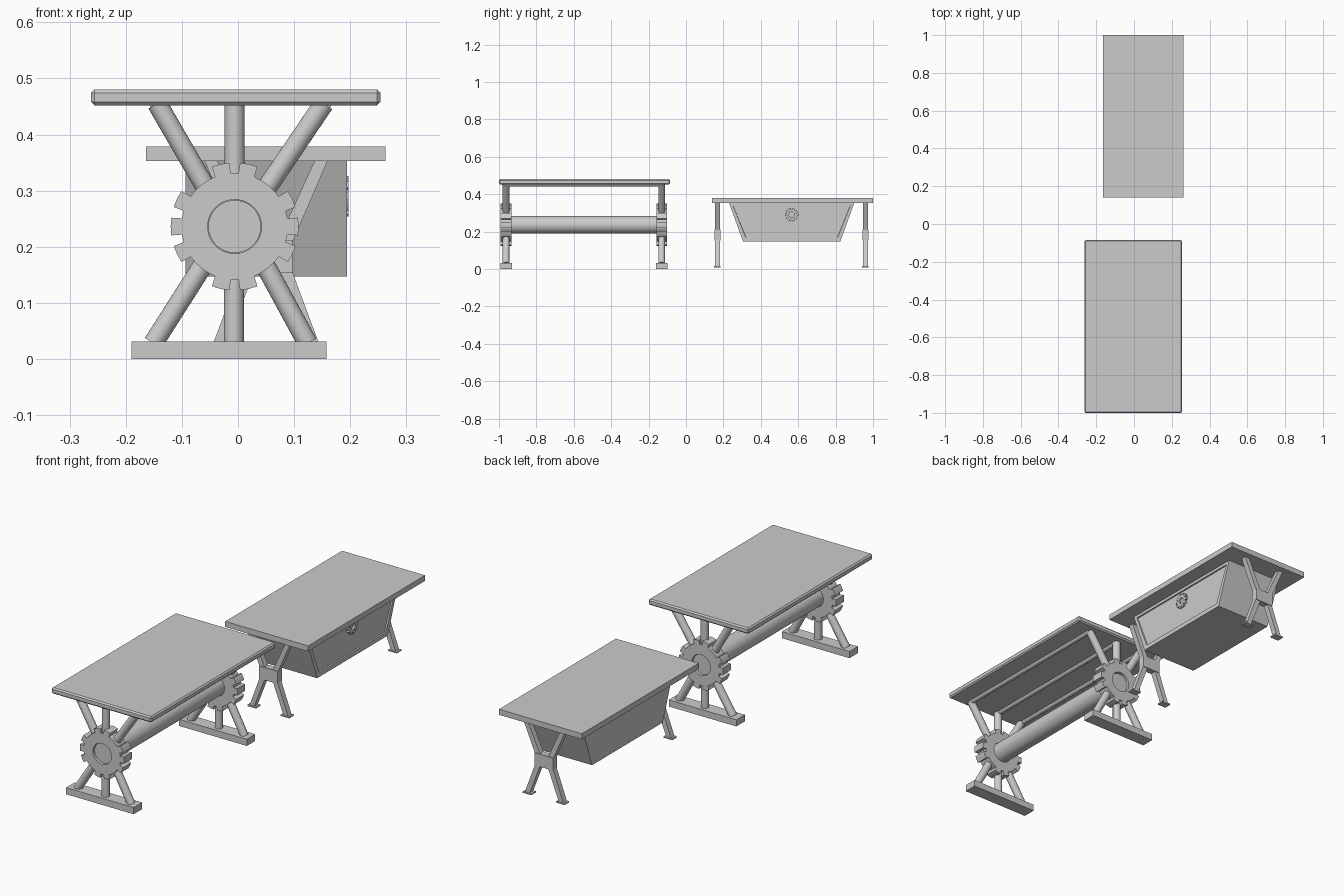
import bpy, bmesh, math
from mathutils import Vector

if "Cube" in bpy.data.objects:
    bpy.data.objects.remove(bpy.data.objects["Cube"])


def finish(name, bm):
    bmesh.ops.recalc_face_normals(bm, faces=bm.faces)
    me = bpy.data.meshes.new(name)
    bm.to_mesh(me)
    bm.free()
    ob = bpy.data.objects.new(name, me)
    bpy.context.collection.objects.link(ob)
    return ob


def prism(name, pts, a, b, axis='Y'):
    """Extrude an outline along an axis: (x, z) along Y, or (y, z) along X."""
    def put(p, d):
        return (p[0], d, p[1]) if axis == 'Y' else (d, p[0], p[1])
    bm = bmesh.new()
    lo = [bm.verts.new(put(p, a)) for p in pts]
    hi = [bm.verts.new(put(p, b)) for p in pts]
    bm.faces.new(lo)
    bm.faces.new(hi)
    n = len(pts)
    for i in range(n):
        j = (i + 1) % n
        bm.faces.new((lo[i], lo[j], hi[j], hi[i]))
    return finish(name, bm)


def box(name, x0, x1, y0, y1, z0, z1):
    return prism(name, [(x0, z0), (x1, z0), (x1, z1), (x0, z1)], y0, y1)


def rod(name, p, q, r, sides=24):
    p, q = Vector(p), Vector(q)
    bpy.ops.mesh.primitive_cylinder_add(vertices=sides, radius=r, depth=(q - p).length,
                                        location=(p + q) / 2)
    ob = bpy.context.object
    ob.name = name
    ob.rotation_euler = (q - p).to_track_quat('Z', 'Y').to_euler()
    bpy.ops.object.shade_smooth_by_angle()
    return ob


def gear(name, c, ro, rb, rh, d0, d1, teeth, skip=(), axis='Y'):
    """Toothed wheel with a round bore, made by a hidden cutter."""
    pts, step = [], math.tau / teeth
    for i in range(teeth):
        r = rb if i in skip else ro
        for rad, f in ((rb, -.34), (r, -.31), (r, 0), (r, .31), (rb, .34), (rb, .5)):
            a = step * (i + f)
            pts.append((c[0] + rad * math.cos(a), c[1] + rad * math.sin(a)))
    ob = prism(name, pts, d0, d1, axis)
    ends = [(c[0], d, c[1]) if axis == 'Y' else (d, c[0], c[1]) for d in (d0 - .01, d1 + .01)]
    cut = rod(name + "_bore_cutter", ends[0], ends[1], rh, 40)
    cut.hide_render = True
    m = ob.modifiers.new("bore", 'BOOLEAN')
    m.operation, m.object, m.solver = 'DIFFERENCE', cut, 'EXACT'
    # bake the bore so the cutter can be removed
    bpy.context.view_layer.objects.active = ob
    bpy.ops.object.modifier_apply(modifier="bore")
    bpy.data.objects.remove(cut)
    return ob


# ---- Large table: bevelled top
top = box("large_table_top", -.262, .254, -1, -.085, .452, .48)
bev = top.modifiers.new("edge", 'BEVEL')
bev.width, bev.segments = .006, 1

# Rails under the top
CX, CZ = -.006, .236
for i, x in enumerate((-.144, CX, .153)):
    rod(f"top_rail_{i}", (x, -.965, .454), (x, -.125, .454), .013)

# Gear trestles at both ends
spokes = [((-.144, .455), (-.056, .303)), ((CX, .455), (CX, .32)), ((.153, .455), (.05, .303)),
          ((-.151, .028), (-.063, .166)), ((CX - .001, .028), (CX - .001, .15)),
          ((.124, .028), (.049, .166))]
for side, y in (("front", -.962), ("back", -.13)):
    box(side + "_foot_beam", -.19, .158, y - .031, y + .031, 0, .031)
    gear(side + "_gear", (CX, CZ), .114, .095, .048, y - .029, y + .029, 14, (2, 5, 9, 12))
    for i, (p, q) in enumerate(spokes):
        rod(f"{side}_spoke_{i}", (p[0], y, p[1]), (q[0], y, q[1]), .0178)

# Axle joining the gears, slightly recessed in the bores
rod("axle", (CX, -.979, CZ), (CX, -.113, CZ), .047, 40)

# ---- Small table: flat top
MX = .05
box("small_table_top", -.164, .263, .14, 1, .353, .379)

# Tapered drawer with a recessed panel on its right face
drawer = prism("drawer", [(.23, .354), (.305, .147), (.825, .147), (.9, .354)],
               MX - .144, MX + .144, 'X')
bm = bmesh.new()
bm.from_mesh(drawer.data)
face = [f for f in bm.faces if f.normal.x > .9]
bmesh.ops.inset_region(bm, faces=face, thickness=.025)
bmesh.ops.inset_region(bm, faces=face, thickness=.002, depth=-.006)
bm.to_mesh(drawer.data)
bm.free()

# Gear-shaped drawer pull
gear("drawer_pull", (.565, .29), .036, .027, .015, MX + .137, MX + .147, 10, axis='X')

# Crossed legs with centre plate and small feet
half = [(.022, .212), (.087, .354), (.11, .354), (.046, .205),
        (.046, .158), (.1, .012), (.076, .012), (.022, .152)]
outline = [(MX + x, z) for x, z in half] + [(MX - x, z) for x, z in reversed(half)]
for side, y in (("near", .168), ("far", .959)):
    prism(side + "_crossed_legs", outline, y - .013, y + .013)
    box(side + "_leg_plate", MX - .047, MX + .047, y - .016, y + .016, .153, .211)
    for s, tag in ((-1, "left"), (1, "right")):
        xs = sorted((MX + s * .064, MX + s * .108))
        box(f"{side}_{tag}_foot", xs[0], xs[1], y - .017, y + .017, .009, .015)
